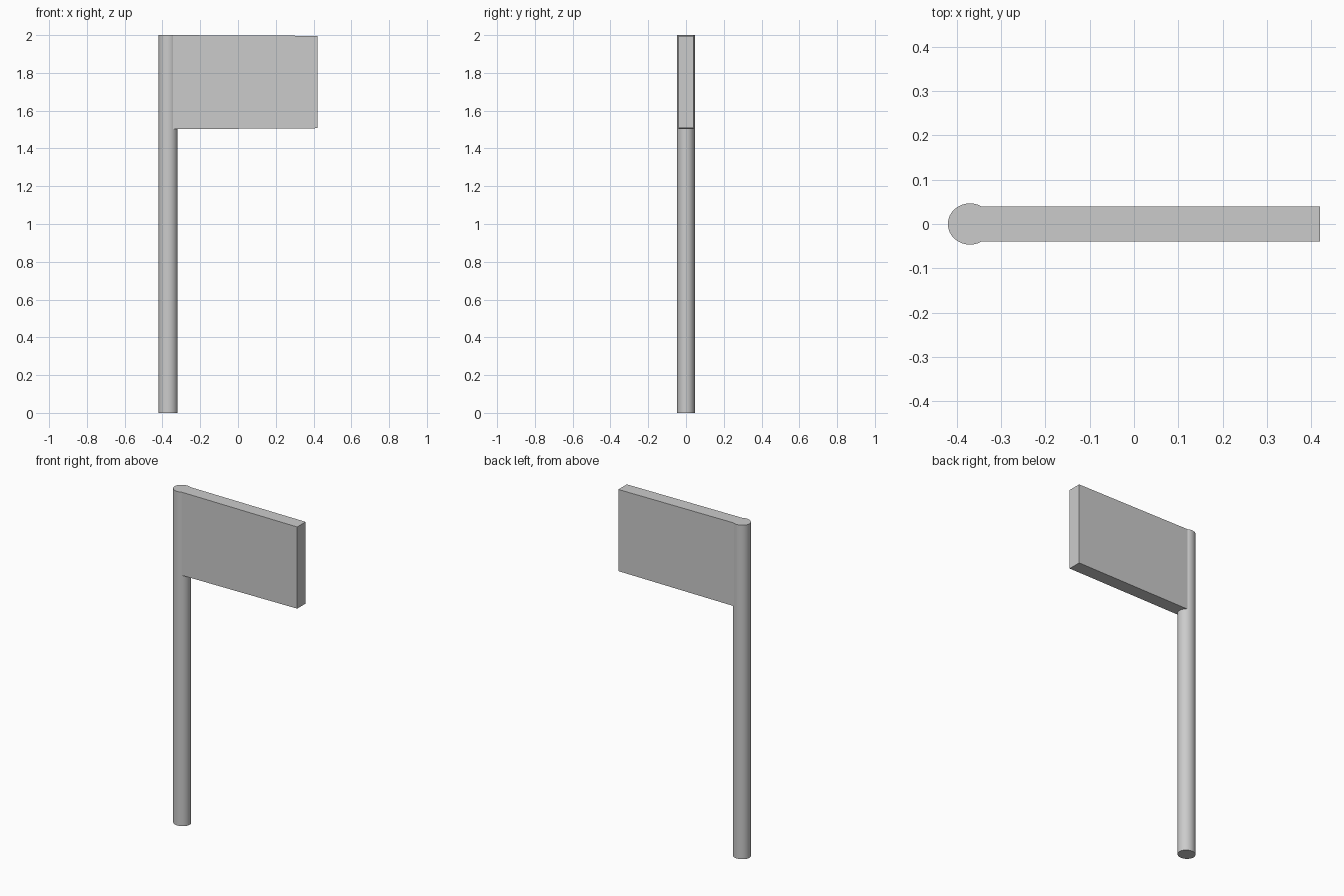
import bpy, bmesh

if "Cube" in bpy.data.objects:
    bpy.data.objects.remove(bpy.data.objects["Cube"])

# Round pole standing on the ground, slightly oval
bpy.ops.mesh.primitive_cylinder_add(vertices=48, radius=1, depth=2, location=(-0.37, 0, 1))
pole = bpy.context.object
pole.name = "pole"
pole.scale = (0.05, 0.0465, 1)
bpy.ops.object.transform_apply(location=False, rotation=False, scale=True)
bpy.ops.object.shade_smooth_by_angle(angle=0.6)

# Thick flag panel, tapering very slightly toward its free end
START, END, HALF = -0.345, 0.42, 0.04
bm = bmesh.new()
profile = [(START, 1.502), (END, 1.507), (END, 1.996), (START, 2.0)]
front = bm.faces.new([bm.verts.new((x, -HALF, z)) for x, z in profile])
ext = bmesh.ops.extrude_face_region(bm, geom=[front])
moved = [v for v in ext["geom"] if isinstance(v, bmesh.types.BMVert)]
bmesh.ops.translate(bm, verts=moved, vec=(0, 2 * HALF, 0))
bmesh.ops.recalc_face_normals(bm, faces=bm.faces)
mesh = bpy.data.meshes.new("flag_panel")
bm.to_mesh(mesh)
bm.free()
flag = bpy.data.objects.new("flag_panel", mesh)
bpy.context.collection.objects.link(flag)
